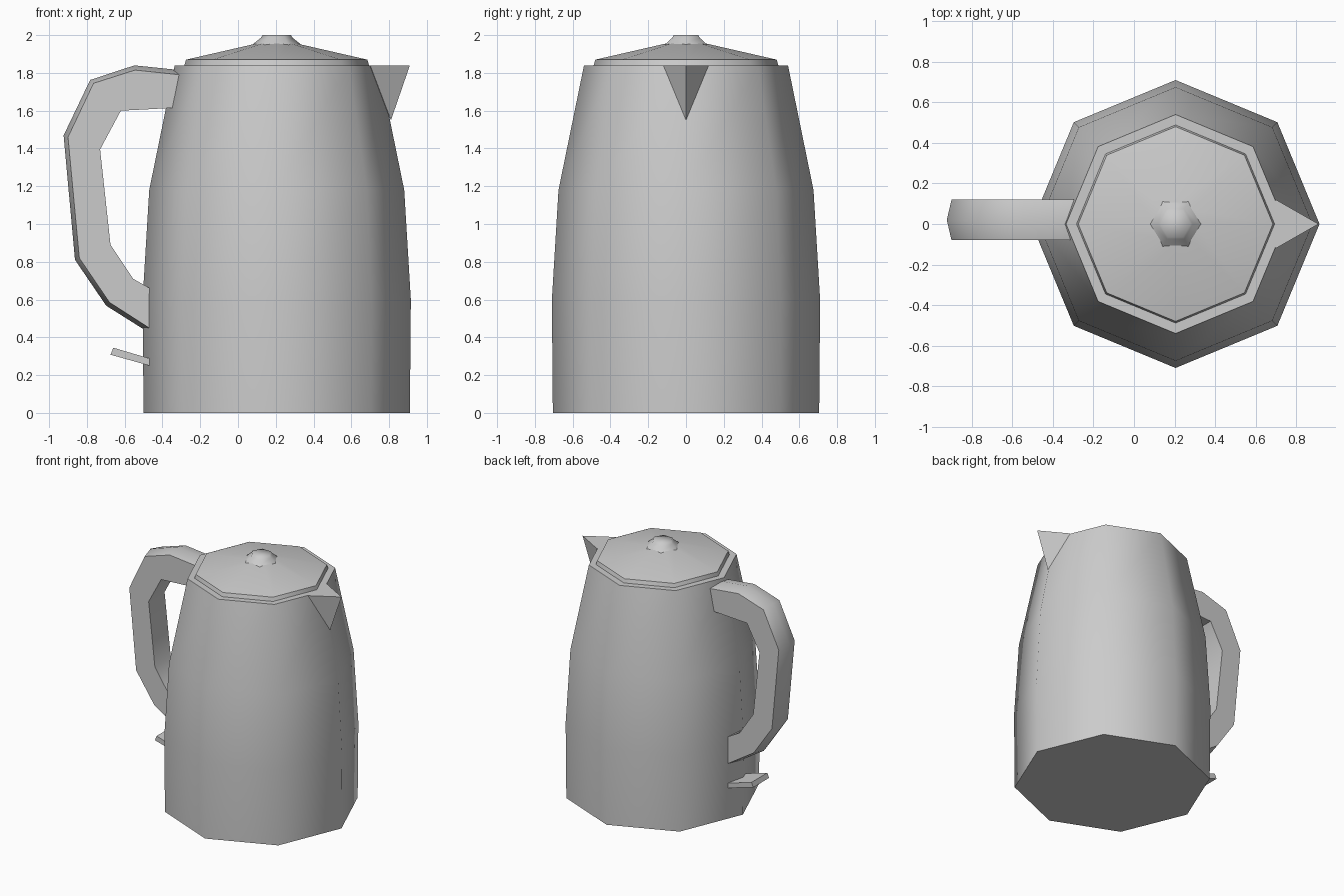
import bpy
import bmesh
from math import cos, sin, pi, radians
from mathutils import Vector

if "Cube" in bpy.data.objects:
    bpy.data.objects.remove(bpy.data.objects["Cube"], do_unlink=True)

AXIS_X = 0.205        # centre line of the jug
BACK, FRONT = 0.12, -0.08   # side planes of handle and switch
GREY = (0.6, 0.6, 0.6, 1.0)

grey = bpy.data.materials.new("plain grey")
grey.use_nodes = True
grey.diffuse_color = GREY
grey.node_tree.nodes["Principled BSDF"].inputs["Base Color"].default_value = GREY


def finish(name, bm, smooth_angle=None):
    bmesh.ops.recalc_face_normals(bm, faces=bm.faces)
    mesh = bpy.data.meshes.new(name)
    bm.to_mesh(mesh)
    bm.free()
    mesh.materials.append(grey)
    obj = bpy.data.objects.new(name, mesh)
    bpy.context.collection.objects.link(obj)
    if smooth_angle:
        bpy.ops.object.select_all(action="DESELECT")
        obj.select_set(True)
        bpy.context.view_layer.objects.active = obj
        bpy.ops.object.shade_smooth_by_angle(angle=radians(smooth_angle))
    return obj


def skin(name, sections, smooth_angle=None):
    """Bridge closed cross-sections and cap both ends."""
    bm = bmesh.new()
    rings = [[bm.verts.new(p) for p in section] for section in sections]
    count = len(rings[0])
    for a, b in zip(rings, rings[1:]):
        for i in range(count):
            j = (i + 1) % count
            bm.faces.new((a[i], a[j], b[j], b[i]))
    bm.faces.new(rings[0])
    bm.faces.new(rings[-1])
    return finish(name, bm, smooth_angle)


def lathe(name, profile, sides, smooth_angle):
    turns = [2 * pi * i / sides for i in range(sides)]
    return skin(name, [[(AXIS_X + r * cos(t), r * sin(t), z) for t in turns]
                       for r, z in profile], smooth_angle)


# Eight-sided body, lid and six-sided knob
lathe("body", [(0.705, 0), (0.71, 0.6), (0.675, 1.18), (0.54, 1.84)], 8, 50)
lathe("lid", [(0.49, 1.835), (0.48, 1.87), (0.1, 1.957)], 8, 50)
lathe("knob", [(0.135, 1.94), (0.12, 1.957), (0.085, 1.985), (0.075, 2.0)], 6, 62)

# Pointed spout
bm = bmesh.new()
tip, left, right, foot, inside = [bm.verts.new(p) for p in (
    (0.91, 0, 1.84), (0.7, 0.12, 1.84), (0.7, -0.12, 1.84),
    (0.81, 0, 1.55), (0.66, 0, 1.84))]
for face in ((tip, left, inside, right), (tip, foot, left),
             (tip, right, foot), (left, foot, inside), (right, inside, foot)):
    bm.faces.new(face)
finish("spout", bm)

# Bent handle with a shallow ridge along its outer side
outer = [(-0.25, 1.784), (-0.545, 1.815), (-0.765, 1.745), (-0.9, 1.46),
         (-0.84, 0.82), (-0.68, 0.585), (-0.4, 0.405)]
inner = [(-0.25, 1.62), (-0.52, 1.605), (-0.62, 1.6), (-0.73, 1.395),
         (-0.675, 0.89), (-0.555, 0.71), (-0.4, 0.622)]
sections = []
for o, i in zip(outer, inner):
    ridge = Vector(o) + (Vector(o) - Vector(i)).normalized() * 0.025
    sections.append([(o[0], FRONT, o[1]),
                     (ridge.x, (FRONT + BACK) / 2, ridge.y),
                     (o[0], BACK, o[1]),
                     (i[0], BACK, i[1]),
                     (i[0], FRONT, i[1])])
skin("handle", sections, 50)

# Thin tilted switch below the handle
side = [(-0.66, 0.345), (-0.675, 0.308), (-0.4, 0.231), (-0.4, 0.268)]
skin("switch", [[(x, y, z) for x, z in side] for y in (FRONT, BACK)])
